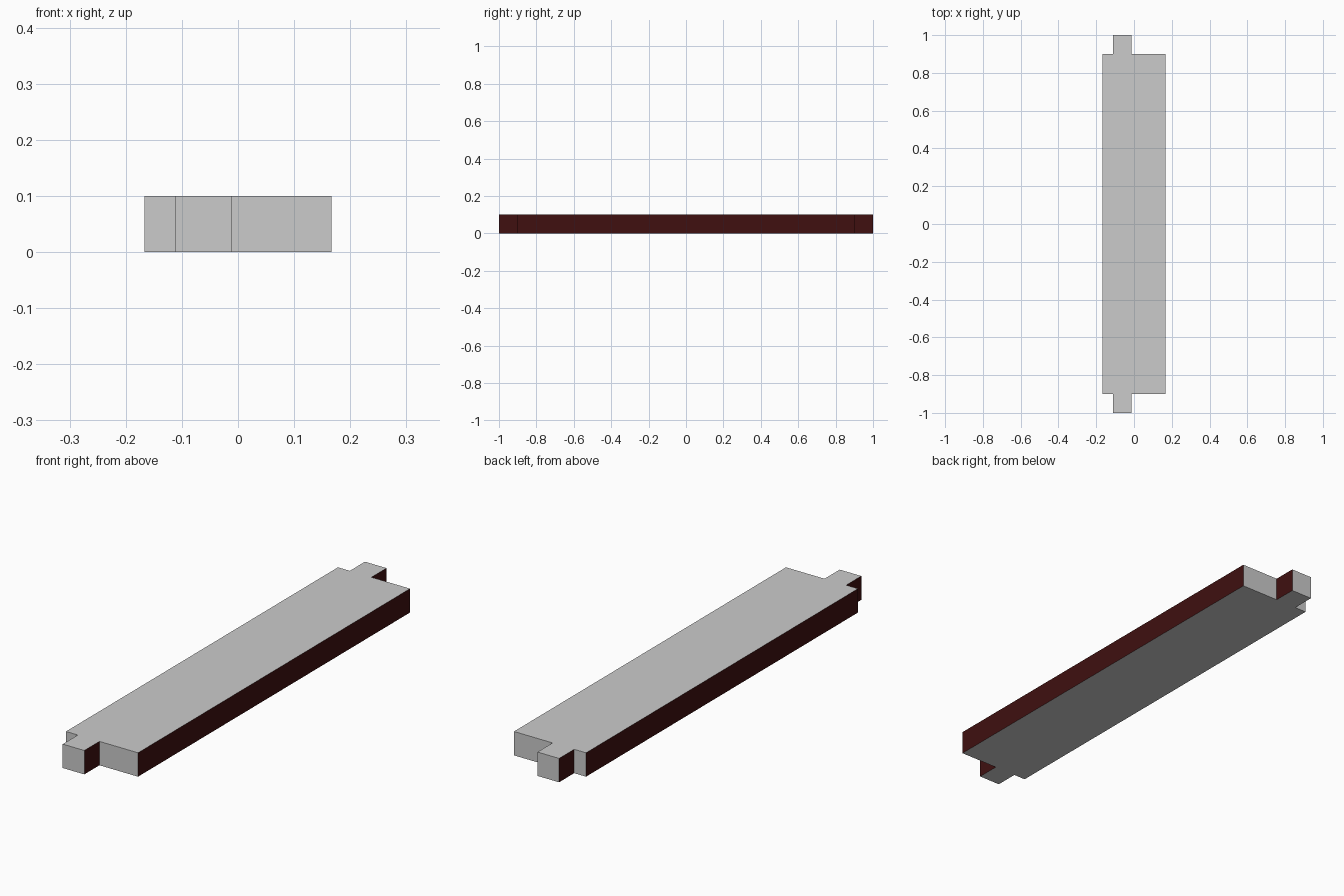
import bpy, bmesh

if "Cube" in bpy.data.objects:
    bpy.data.objects.remove(bpy.data.objects["Cube"])

HALF_W, BODY_Y, END_Y, THICK = 0.167, 0.9, 1.0, 0.1
TENON_L, TENON_R = -0.112, -0.012

# Plan outline: plank with an offset tenon at each end
front = [(-HALF_W, -BODY_Y), (TENON_L, -BODY_Y), (TENON_L, -END_Y),
         (TENON_R, -END_Y), (TENON_R, -BODY_Y), (HALF_W, -BODY_Y)]
outline = front + [(x, -y) for x, y in reversed(front)]

bm = bmesh.new()
base = bm.faces.new([bm.verts.new((x, y, 0)) for x, y in outline])
ext = bmesh.ops.extrude_face_region(bm, geom=[base], use_keep_orig=True)
top = [v for v in ext["geom"] if isinstance(v, bmesh.types.BMVert)]
bmesh.ops.translate(bm, verts=top, vec=(0, 0, THICK))
bmesh.ops.recalc_face_normals(bm, faces=bm.faces)

# Dark red on every side-facing edge, grey elsewhere
bm.normal_update()
for f in bm.faces:
    f.material_index = 1 if abs(f.normal.x) > 0.5 else 0

mesh = bpy.data.meshes.new("tenoned_plank")
bm.to_mesh(mesh)
bm.free()
for name, color in (("plain_grey", (0.8, 0.8, 0.8, 1)),
                    ("dark_red_edge", (0.05, 0.005, 0.005, 1))):
    mat = bpy.data.materials.new(name)
    mat.diffuse_color = color
    mat.use_nodes = True
    mat.node_tree.nodes["Principled BSDF"].inputs["Base Color"].default_value = mat.diffuse_color
    mesh.materials.append(mat)
plank = bpy.data.objects.new("tenoned_plank", mesh)
bpy.context.collection.objects.link(plank)
